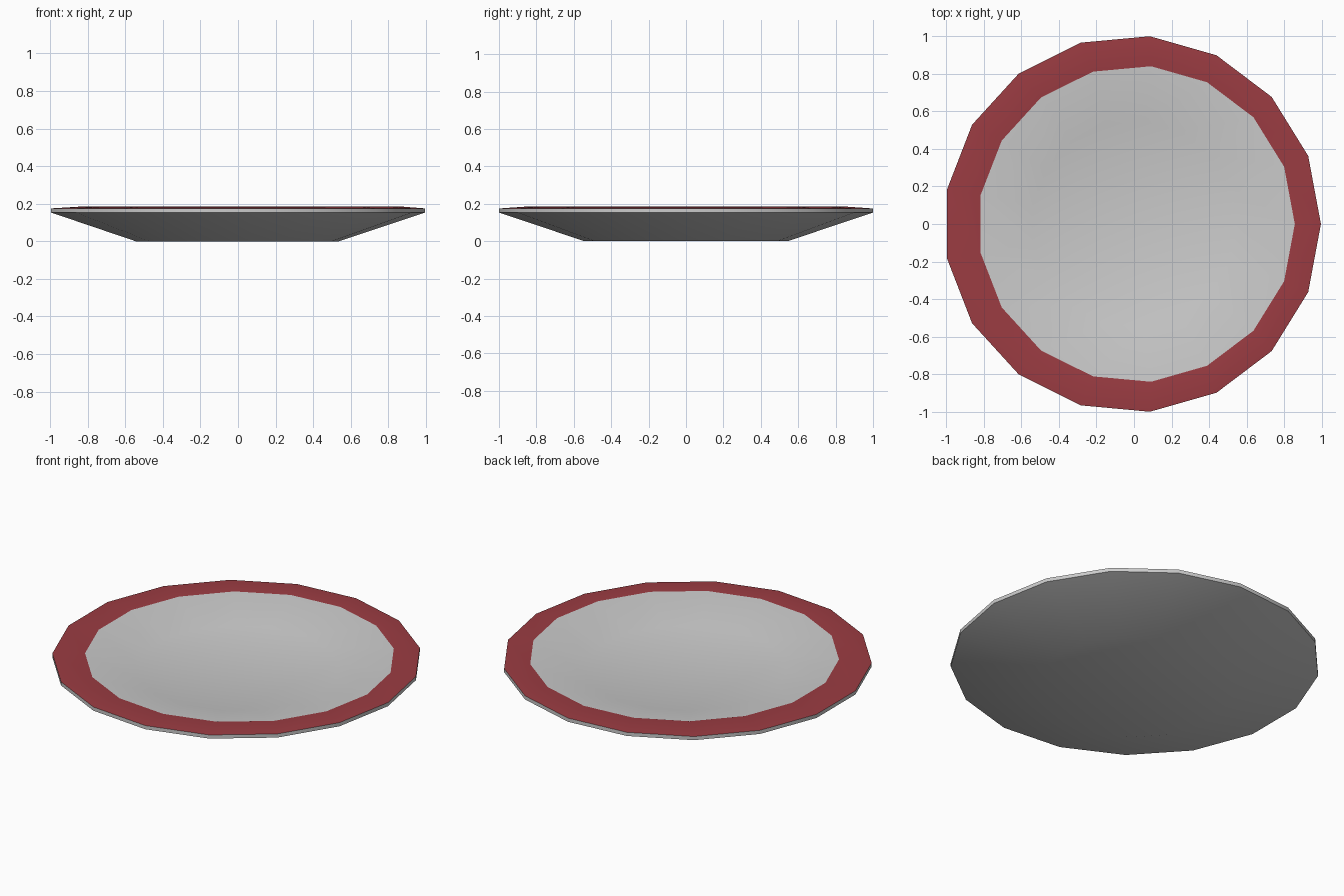
import bpy, bmesh
from math import cos, sin, pi, radians

if "Cube" in bpy.data.objects:
    bpy.data.objects.remove(bpy.data.objects["Cube"])

SIDES = 17

# Profile rings from the underside, around the lip, to the inner floor:
# (radius, height, x offset of the ring centre)
RINGS = [
    (0.545, 0.0, -0.0086),    # foot
    (1.004, 0.153, -0.0086),  # lip bottom
    (1.004, 0.175, -0.0086),  # lip top
    (0.8436, 0.186, 0.0128),  # inner edge of the red band
    (0.55, 0.114, 0.0),       # inner floor
]
BAND = 2  # strip between lip top and inner edge is red

bm = bmesh.new()
loops = []
for r, z, cx in RINGS:
    loops.append([bm.verts.new((cx + r * cos(2 * pi * i / SIDES),
                                r * sin(2 * pi * i / SIDES), z))
                  for i in range(SIDES)])

# Strips between rings
for k in range(len(loops) - 1):
    a, b = loops[k], loops[k + 1]
    for i in range(SIDES):
        j = (i + 1) % SIDES
        face = bm.faces.new((a[i], a[j], b[j], b[i]))
        face.material_index = 1 if k == BAND else 0

# Underside and inner floor
bm.faces.new(loops[0][::-1])
bm.faces.new(loops[-1])
bmesh.ops.recalc_face_normals(bm, faces=bm.faces)

mesh = bpy.data.meshes.new("plate")
bm.to_mesh(mesh)
bm.free()
plate = bpy.data.objects.new("plate", mesh)
bpy.context.collection.objects.link(plate)

# Grey body, red rim band
grey = bpy.data.materials.new("plate_grey")
grey.diffuse_color = (0.8, 0.8, 0.8, 1)
grey.use_nodes = True
grey.node_tree.nodes["Principled BSDF"].inputs["Base Color"].default_value = grey.diffuse_color
red = bpy.data.materials.new("rim_red")
red.diffuse_color = (0.33, 0.045, 0.055, 1)
red.use_nodes = True
red.node_tree.nodes["Principled BSDF"].inputs["Base Color"].default_value = red.diffuse_color
mesh.materials.append(grey)
mesh.materials.append(red)

bpy.context.view_layer.objects.active = plate
plate.select_set(True)
bpy.ops.object.shade_smooth_by_angle(angle=radians(30))
